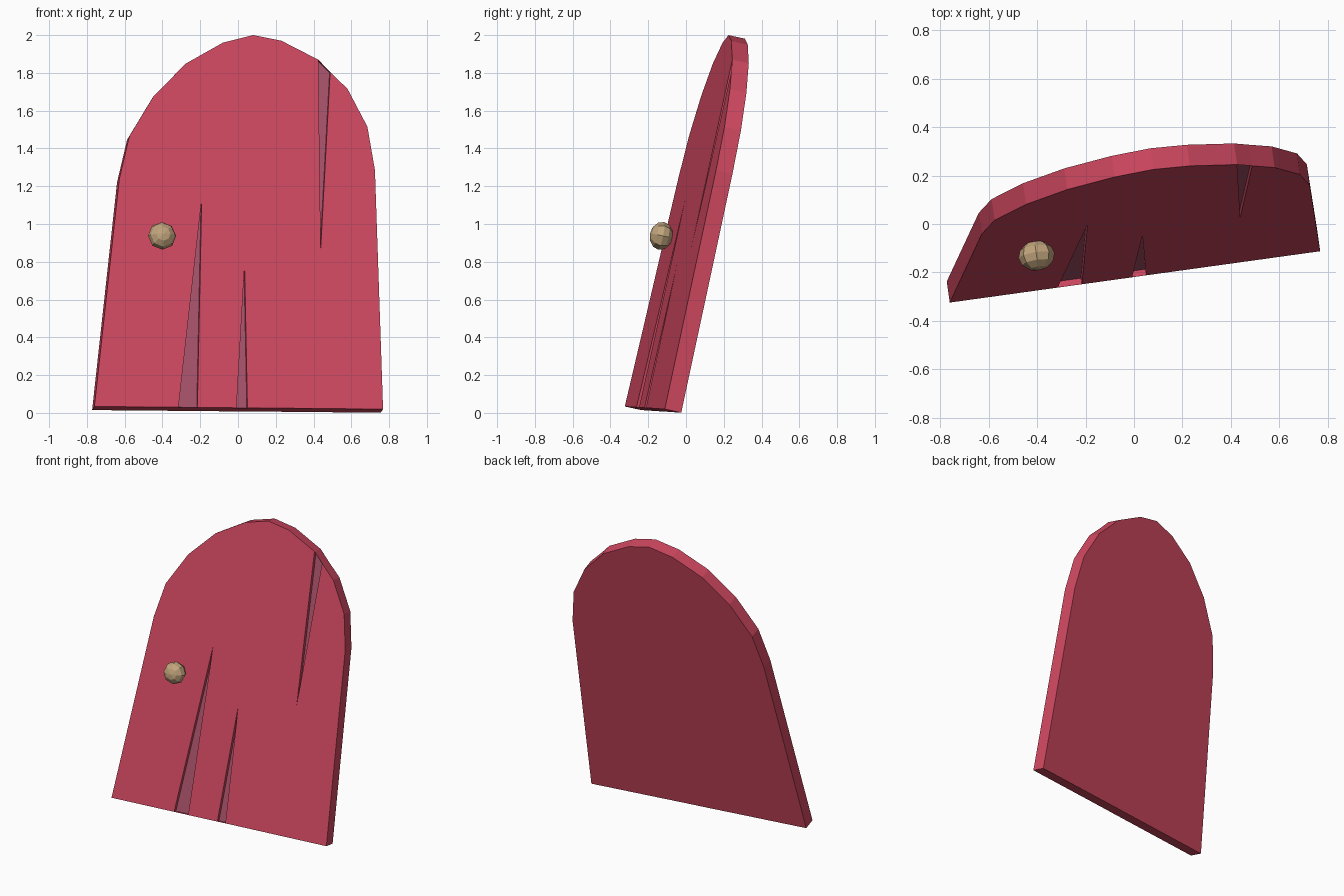
import bpy, bmesh
from mathutils import Vector

if "Cube" in bpy.data.objects:
    bpy.data.objects.remove(bpy.data.objects["Cube"])

# Leaning front plane: y = A + B*x + C*z
A, B, C = -0.2247, 0.1406, 0.2193
NORMAL = Vector((B, -1, C)).normalized()
THICK, DEPTH = 0.09, 0.026


def material(name, rgb):
    m = bpy.data.materials.new(name)
    m.diffuse_color = (*rgb, 1)
    m.use_nodes = True
    m.node_tree.nodes["Principled BSDF"].inputs["Base Color"].default_value = m.diffuse_color
    return m


def on_plane(x, z, depth=0.0):
    return Vector((x, A + B * x + C * z, z)) - NORMAL * depth


red = material("red_paint", (0.63, 0.065, 0.118))
worn = material("worn_red", (0.39, 0.085, 0.145))
brass = material("brass", (0.53, 0.37, 0.2))

# Rim outline on the front face, counter-clockwise from bottom left.
# A third value pair marks the inner tip of a groove leaving the rim there.
outline = [
    (-0.76, 0.034),
    (-0.315, 0.030, (-0.192, 1.13)), (-0.215, 0.029),
    (-0.008, 0.027, (0.035, 0.785)), (0.05, 0.027),
    (0.768, 0.02), (0.725, 1.285), (0.685, 1.515), (0.58, 1.715),
    (0.488, 1.805, (0.438, 0.87)), (0.425, 1.87),
    (0.23, 1.97), (0.08, 2.0), (-0.08, 1.96), (-0.275, 1.85),
    (-0.445, 1.68), (-0.575, 1.465), (-0.628, 1.24),
]

# Door slab: front with grooves, rim, back
bm = bmesh.new()
front = [bm.verts.new(on_plane(p[0], p[1])) for p in outline]
back = [bm.verts.new(on_plane(p[0], p[1], THICK)) for p in outline]
n = len(outline)
loop = []
for i, p in enumerate(outline):
    j = (i + 1) % n
    bm.faces.new((front[j], front[i], back[i], back[j]))
    loop.append(front[i])
    if len(p) == 3:
        # Groove: two thin walls and a worn floor
        q = outline[j]
        tip = bm.verts.new(on_plane(*p[2]))
        loop.append(tip)
        fl = [bm.verts.new(on_plane(x, z, DEPTH))
              for x, z in (p[:2], q[:2], p[2])]
        bm.faces.new((front[i], fl[0], fl[2], tip))
        bm.faces.new((tip, fl[2], fl[1], front[j]))
        bm.faces.new(fl).material_index = 1
bm.faces.new(loop)
bm.faces.new(back[::-1])
mesh = bpy.data.meshes.new("door_slab")
bm.to_mesh(mesh)
bm.free()
mesh.materials.append(red)
mesh.materials.append(worn)
bpy.context.collection.objects.link(bpy.data.objects.new("door_slab", mesh))

# Flattened low-poly knob, pole facing out of the door
bpy.ops.mesh.primitive_uv_sphere_add(segments=8, ring_count=6, radius=0.075,
                                     location=(-0.402, -0.131, 0.937))
knob = bpy.context.object
knob.name = "door_knob"
knob.scale = (1, 1, 0.82)
knob.rotation_euler = NORMAL.to_track_quat('Z', 'Y').to_euler()
knob.data.materials.append(brass)
